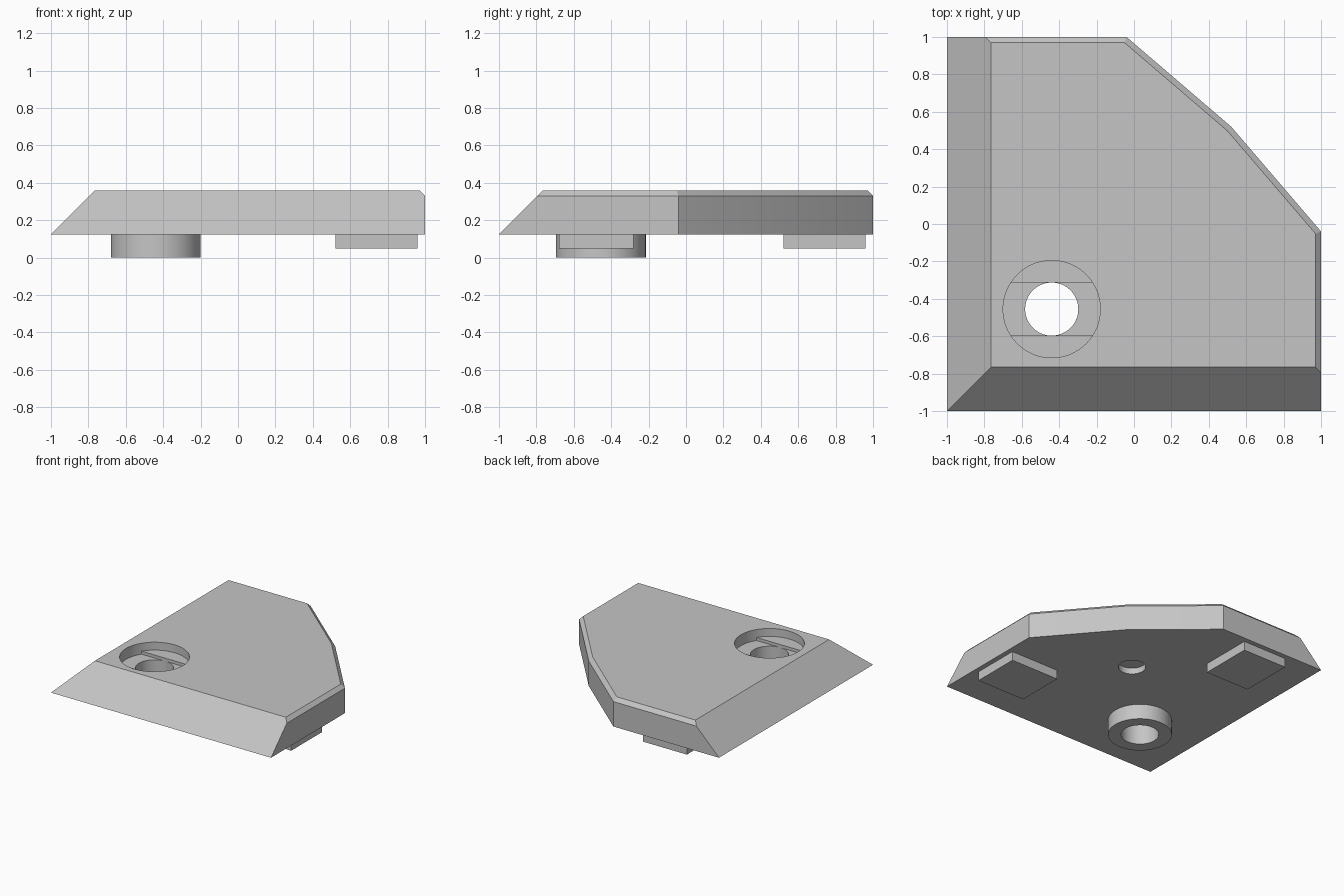
import bpy, bmesh, math
from mathutils import Vector

if "Cube" in bpy.data.objects:
    bpy.data.objects.remove(bpy.data.objects["Cube"], do_unlink=True)

grey = bpy.data.materials.new("plain_grey")
grey.use_nodes = True
grey.diffuse_color = (0.56, 0.56, 0.56, 1)
grey.node_tree.nodes["Principled BSDF"].inputs["Base Color"].default_value = grey.diffuse_color

BASE, TOP, CHAMFER = 0.125, 0.36, 0.03
BORE = (-0.44, -0.455)
SEAT_R, HOLE_R = 0.26, 0.142


def prism(name, points, low, high, cuts=()):
    """Extrude an outline, then trim it with 45 degree planes (edge index, start height)."""
    bm = bmesh.new()
    face = bm.faces.new([bm.verts.new((x, y, low)) for x, y in points])
    new = bmesh.ops.extrude_face_region(bm, geom=[face])["geom"]
    bmesh.ops.translate(bm, vec=(0, 0, high - low),
                        verts=[v for v in new if isinstance(v, bmesh.types.BMVert)])
    for i, start in cuts:
        (ax, ay), (bx, by) = points[i], points[(i + 1) % len(points)]
        outward = Vector((by - ay, ax - bx, 0)).normalized()
        cut = bmesh.ops.bisect_plane(
            bm, geom=bm.verts[:] + bm.edges[:] + bm.faces[:], dist=1e-5,
            plane_co=(ax, ay, start), plane_no=outward + Vector((0, 0, 1)), clear_outer=True)
        rim = [e for e in cut["geom_cut"] if isinstance(e, bmesh.types.BMEdge)]
        bmesh.ops.holes_fill(bm, edges=rim)
    bmesh.ops.recalc_face_normals(bm, faces=bm.faces[:])
    mesh = bpy.data.meshes.new(name)
    bm.to_mesh(mesh)
    bm.free()
    mesh.materials.append(grey)
    obj = bpy.data.objects.new(name, mesh)
    bpy.context.scene.collection.objects.link(obj)
    return obj


def arc(center, radius, start, end, steps):
    return [(center[0] + radius * math.cos(start + (end - start) * k / steps),
             center[1] + radius * math.sin(start + (end - start) * k / steps))
            for k in range(steps + 1)]


def circle(center, radius):
    return arc(center, radius, 0, math.tau, 64)[:-1]


def combine(target, other, operation):
    mod = target.modifiers.new(other.name, "BOOLEAN")
    mod.operation, mod.solver, mod.object = operation, "EXACT", other
    bpy.context.view_layer.objects.active = target
    bpy.ops.object.modifier_apply(modifier=mod.name)
    bpy.data.objects.remove(other, do_unlink=True)


# Corner plate: two long slopes, four lightly chamfered sides
outline = [(-1, -1), (1, -1), (1, -0.04), (0.52, 0.52), (-0.04, 1), (-1, 1)]
cuts = [(0, BASE), (5, BASE)] + [(i, TOP - CHAMFER) for i in range(1, 5)]
plate = prism("corner_plate", outline, BASE, TOP, cuts)

# Round boss below the plate
combine(plate, prism("boss", circle(BORE, 0.24), 0, BASE + 0.03), "UNION")

# Screw seat, flat-sided slot in its floor, and through hole
combine(plate, prism("seat_cutter", circle(BORE, SEAT_R), 0.295, 0.5), "DIFFERENCE")
half = math.asin(HOLE_R / SEAT_R)
slot = (arc(BORE, SEAT_R, -half, half, 12)
        + arc(BORE, SEAT_R, math.pi - half, math.pi + half, 12))
combine(plate, prism("slot_cutter", slot, 0.27, 0.45), "DIFFERENCE")
combine(plate, prism("hole_cutter", circle(BORE, HOLE_R), -0.1, 0.4), "DIFFERENCE")

# Shallow round recess in the underside
combine(plate, prism("recess_cutter", circle((0.12, 0.12), 0.103), 0.05, BASE + 0.05), "DIFFERENCE")

# Two locating tabs, mirrored over the diagonal
for name, x, y in (("right_tab", -0.48, 0.74), ("left_tab", 0.74, -0.48)):
    hx, hy = (0.2, 0.22) if x < y else (0.22, 0.2)
    box = [(x - hx, y - hy), (x + hx, y - hy), (x + hx, y + hy), (x - hx, y + hy)]
    combine(plate, prism(name, box, 0.05, BASE + 0.03), "UNION")

bpy.ops.object.select_all(action="DESELECT")
plate.select_set(True)
bpy.context.view_layer.objects.active = plate
bpy.ops.object.shade_smooth_by_angle(angle=math.radians(15))
